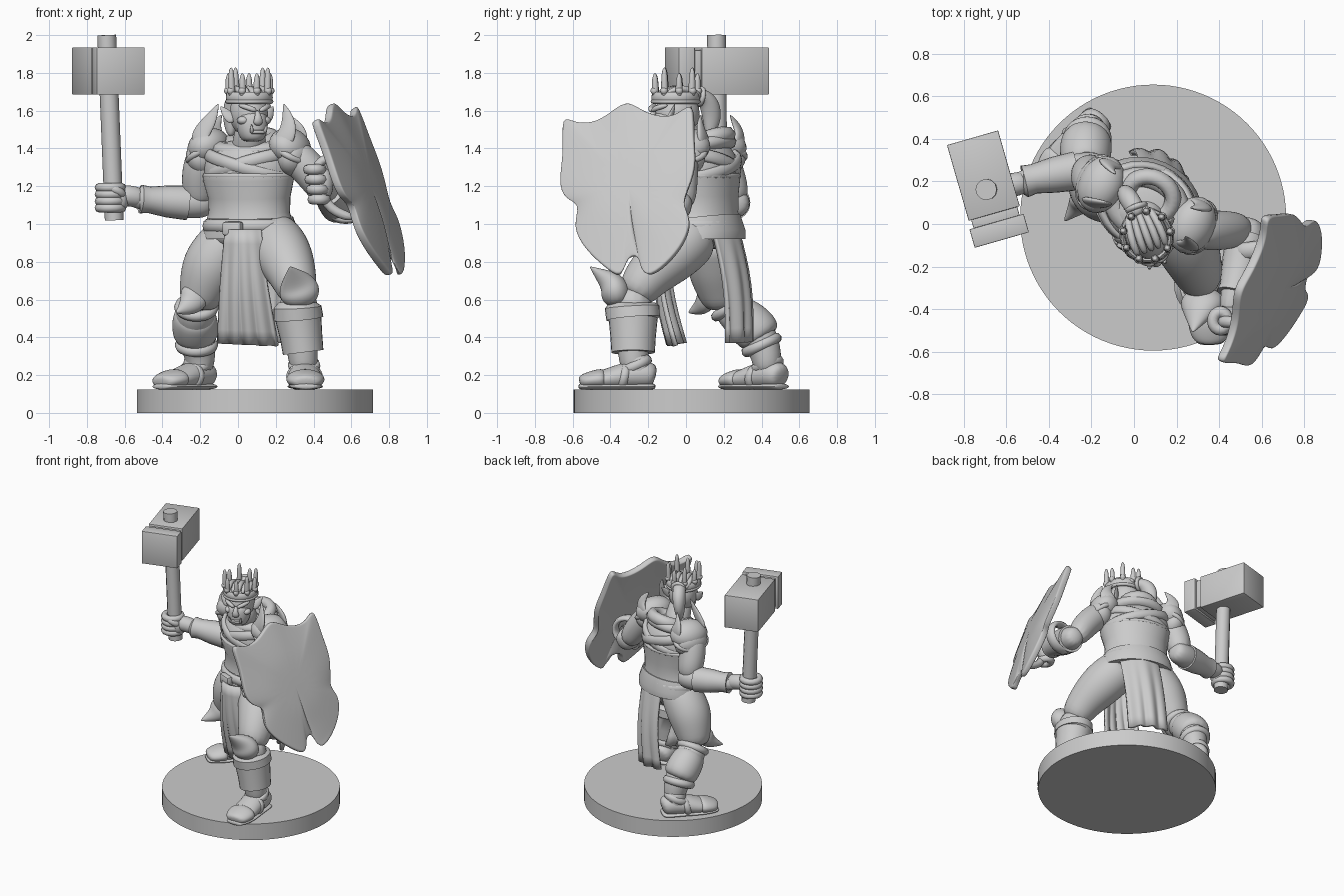
import bpy, bmesh
from math import sin, cos, pi, radians
from mathutils import Matrix, Vector, Euler


def frame(x, y, yaw, z=0):
    return Matrix.Translation((x, y, z)) @ Matrix.Rotation(radians(yaw), 4, 'Z')


I = Matrix()
TORSO = frame(0.06, 0.09, -24)
HEAD = frame(0.06, -0.055, 20)


def finish(name, bm, m=I, sub=0, solid=0, angle=35):
    bm.transform(m)
    bmesh.ops.recalc_face_normals(bm, faces=bm.faces)
    me = bpy.data.meshes.new(name)
    bm.to_mesh(me)
    bm.free()
    me.polygons.foreach_set('use_smooth', [True] * len(me.polygons))
    if not sub:
        me.set_sharp_from_angle(angle=radians(angle))
    o = bpy.data.objects.new(name, me)
    bpy.context.collection.objects.link(o)
    if solid:
        s = o.modifiers.new('thickness', 'SOLIDIFY')
        s.thickness, s.offset = solid, 0
    if sub:
        s = o.modifiers.new('smooth', 'SUBSURF')
        s.levels = s.render_levels = sub
    return o


def tube(name, pts, m=I, ref=(0, -1, 0), n=12, sub=2):
    """Loft of ellipses; each point is x, y, z, r_side[, r_up]."""
    bm = bmesh.new()
    P = [Vector(p[:3]) for p in pts]
    rings = []
    for i, p in enumerate(pts):
        t = (P[min(i + 1, len(P) - 1)] - P[max(i - 1, 0)]).normalized()
        s = Vector(ref).cross(t).normalized()
        u = t.cross(s)
        a, b = p[3], p[-1]
        rings.append([bm.verts.new(P[i] + s * a * cos(2 * pi * k / n) + u * b * sin(2 * pi * k / n)) for k in range(n)])
    for r, q in zip(rings, rings[1:]):
        for k in range(n):
            bm.faces.new((r[k], r[(k + 1) % n], q[(k + 1) % n], q[k]))
    bm.faces.new(rings[0])
    bm.faces.new(rings[-1])
    return finish(name, bm, m, sub)


def place(c, m, rot):
    return m @ Matrix.Translation(c) @ Euler([radians(a) for a in rot]).to_matrix().to_4x4()


def ball(name, c, r, m=I, rot=(0, 0, 0)):
    bm = bmesh.new()
    bmesh.ops.create_uvsphere(bm, u_segments=20, v_segments=12, radius=1)
    return finish(name, bm, place(c, m, rot) @ Matrix.Diagonal((*r, 1)), angle=180)


def box(name, c, size, m=I, rot=(0, 0, 0), bevel=0.008):
    bm = bmesh.new()
    bmesh.ops.create_cube(bm, size=1)
    bm.transform(Matrix.Diagonal((*size, 1)))
    bmesh.ops.bevel(bm, geom=bm.edges[:], offset=bevel, segments=2, affect='EDGES', profile=0.5)
    return finish(name, bm, place(c, m, rot))


def ring(name, c, rx, ry, r, rz=None, m=I, rot=(0, 0, 0), n=28):
    """Elliptical torus band."""
    bm = bmesh.new()
    g = [[bm.verts.new(((rx + r * cos(b)) * cos(a), (ry + r * cos(b)) * sin(a), (rz or r) * sin(b)))
          for b in (2 * pi * j / 8 for j in range(8))] for a in (2 * pi * i / n for i in range(n))]
    for i in range(n):
        for j in range(8):
            h, k = g[i], g[(i + 1) % n]
            bm.faces.new((h[j], k[j], k[(j + 1) % 8], h[(j + 1) % 8]))
    return finish(name, bm, place(c, m, rot), angle=80)


def cloth(name, top, bottom, bulge, folds):
    """Hanging panel between two edges, rippled along the bulge direction."""
    bm = bmesh.new()
    (a, b), (c, d) = [[Vector(p) for p in e] for e in (top, bottom)]
    g = []
    for j in range(9):
        v = j / 8
        row = []
        for i in range(33):
            u = i / 32
            w = sin(pi * u) * 0.05 + 0.013 * v * sin(2 * pi * folds * u) + 0.03 * sin(pi * v)
            row.append(bm.verts.new(a.lerp(b, u).lerp(c.lerp(d, u), v) + Vector(bulge) * w))
        g.append(row)
    for j in range(8):
        for i in range(32):
            bm.faces.new((g[j][i], g[j][i + 1], g[j + 1][i + 1], g[j + 1][i]))
    return finish(name, bm, solid=0.025, angle=60)


# Base
tube('base', [(0.09, 0.03, 0, 0.625), (0.09, 0.03, 0.125, 0.625)], n=96, sub=0)

# Torso, mantle, belt
tube('torso', [(0, 0, .86, .19, .15), (0, 0, .94, .235, .19), (0, 0, 1.02, .225, .185), (0, 0, 1.12, .21, .17),
               (0, -.01, 1.22, .24, .19), (0, -.01, 1.32, .26, .20), (0, .0, 1.4, .2, .16), (0, 0, 1.45, .1, .1)], TORSO, n=16)
tube('chest_armour', [(0, 0, 1.03, .232, .185), (0, 0, 1.06, .222, .18), (0, 0, 1.14, .225, .18), (0, -.01, 1.24, .25, .2),
                      (0, -.01, 1.25, .25, .2)], TORSO, n=32, sub=0)
tube('hip_skirt', [(0, .01, .92, .265, .205), (0, .01, .95, .262, .208), (0, 0, 1.03, .24, .19)], TORSO, n=32, sub=0)
ring('belt', (0, 0, .99), .235, .185, .022, .035, TORSO)
ring('armour_rim', (0, -.01, 1.255), .235, .185, .018, .015, TORSO)
box('buckle', (.0, -.215, .975), (.11, .05, .075), TORSO, bevel=.015)
ring('chest_strap_a', (0, -.005, 1.31), .235, .185, .02, .035, TORSO, (0, 16, 0))
ring('chest_strap_b', (0, -.005, 1.31), .23, .18, .02, .035, TORSO, (0, -16, 0))
ring('mantle', (0, -.0, 1.41), .16, .125, .05, .04, TORSO, (12, 0, 0))
ring('mantle_fold', (0, .04, 1.44), .11, .1, .04, .045, TORSO, (20, 0, 0))
tube('neck', [(.05, .07, 1.35, .1), (.06, 0, 1.44, .09), (.07, -.05, 1.55, .08)])
cloth('front_loincloth', ((-.06, -.09, .97), (.12, -.14, .97)), ((-.1, 0, .37), (.21, -.06, .355)), (-.2, -.95, 0), 4)
cloth('back_loincloth', ((.02, .27, .97), (.25, .13, 1.0)), ((-.02, .33, .38), (.23, .22, .37)), (.4, .9, 0), 3)

# Head
ball('skull', (0, .01, 1.585), (.1, .12, .125), HEAD)
tube('jaw', [(0, -.055, 1.435, .045, .05), (0, -.055, 1.455, .068, .075), (0, -.045, 1.51, .09, .09), (0, -.03, 1.6, .09, .095)], HEAD)
tube('nose', [(0, -.115, 1.6, .014), (0, -.14, 1.565, .018), (0, -.14, 1.54, .03, .02), (0, -.12, 1.53, .02)], HEAD)
box('mouth', (0, -.13, 1.487), (.075, .03, .02), HEAD)
for s, side in ((-1, 'right'), (1, 'left')):
    tube(side + '_brow', [(s * .008, -.135, 1.598, .012), (s * .045, -.128, 1.615, .016), (s * .09, -.075, 1.63, .012)], HEAD, (0, 0, 1))
    ball(side + '_cheek', (s * .058, -.07, 1.548), (.036, .035, .024), HEAD)
    tube(side + '_ear', [(s * .085, .0, 1.54, .025, .015), (s * .115, .015, 1.575, .035, .014), (s * .15, .04, 1.625, .004)], HEAD)
    tube(side + '_tusk', [(s * .035, -.132, 1.48, .012), (s * .04, -.15, 1.505, .01), (s * .042, -.148, 1.53, .002)], HEAD, n=8)

# Crown with prongs and studs
ring('crown_band', (0, 0, 1.67), .112, .118, .012, .03, HEAD)
ring('crown_rim', (0, 0, 1.648), .114, .12, .014, .012, HEAD)
for k in range(9):
    a = 2 * pi * k / 9 - pi / 2
    x, y, h = .108 * cos(a), .113 * sin(a), 1.8 if k % 2 else 1.77
    tube('crown_prong', [(x, y, 1.67, .022), (x * 1.02, y * 1.02, 1.72, .02), (x * 1.03, y * 1.03, h, .018),
                         (x * 1.03, y * 1.03, h + .03, .006)], HEAD, n=8, sub=1)
    ball('crown_stud', (x * 1.06, y * 1.06, 1.705), (.02, .02, .02), HEAD)

# Braided hair and topknot
for k in range(-2, 3):
    x = k * .034
    tube('hair_braid', [(x, -.08, 1.68, .016), (x * 1.1, -.03, 1.72, .02), (x, .06, 1.715, .02), (x * .7, .13, 1.67, .018)], HEAD, (0, 0, 1), 8, 1)
tube('topknot', [(0, .1, 1.67, .05), (-.01, .15, 1.68, .045), (-.02, .2, 1.64, .06, .05), (-.03, .22, 1.55, .055, .04),
                 (-.03, .2, 1.46, .02)], HEAD, (1, 0, 0))
ring('hair_tie', (0, .14, 1.675), .042, .042, .014, m=HEAD, rot=(80, 0, 0), n=16)

# Pauldrons: dome, lower plate, upright spiked wings
for s, side, tip in ((-1, 'right', .15), (1, 'left', .225)):
    ball(side + '_pauldron', (s * .235, .0, 1.41), (.11, .14, .095), TORSO, (0, s * 32, 0))
    ball(side + '_pauldron_lower_plate', (s * .265, .0, 1.35), (.085, .125, .1), TORSO, (0, s * 20, 0))
    ring(side + '_pauldron_rim', (s * .26, .0, 1.37), .085, .12, .018, m=TORSO, rot=(0, s * 30, 0))
    tube(side + '_pauldron_wing', [(s * .2, -.1, 1.4, .05, .025), (s * .26, -.1, 1.46, .06, .02), (s * (tip + .045), -.08, 1.54, .045, .018),
                                   (s * tip, -.06, 1.64, .003)], TORSO)
    tube(side + '_pauldron_back_wing', [(s * .2, .1, 1.4, .05, .025), (s * .25, .11, 1.46, .06, .02), (s * .24, .09, 1.52, .035, .018),
                                        (s * .19, .07, 1.58, .003)], TORSO)

# Right arm and hammer hand
tube('right_upper_arm', [(-.16, .18, 1.4, .1), (-.2, .2, 1.3, .1), (-.21, .24, 1.2, .095), (-.2, .26, 1.1, .075)])
tube('right_forearm', [(-.13, .27, 1.11, .06), (-.2, .26, 1.11, .088), (-.32, .24, 1.115, .085), (-.44, .215, 1.125, .066), (-.6, .18, 1.14, .05)])
tube('right_bracer', [(-.27, .25, 1.112, .092), (-.38, .23, 1.12, .084), (-.47, .212, 1.128, .07), (-.515, .2, 1.132, .076), (-.52, .2, 1.132, .06)], n=24, sub=0)
tube('right_wrist', [(-.5, .2, 1.13, .055), (-.56, .185, 1.15, .058), (-.64, .17, 1.15, .06)])
ball('right_palm', (-.625, .165, 1.135), (.05, .055, .07))
tube('right_thumb', [(-.6, .14, 1.15, .025), (-.64, .1, 1.18, .025), (-.68, .105, 1.195, .018)])
for k in range(4):
    ring('right_finger', (-.675, .166, 1.085 + .036 * k), .06, .06, .024, m=I, n=16)

# Hammer
tube('hammer_handle', [(-.655, .17, 1.02, .05), (-.695, .162, 2.0, .05)], n=12, sub=0)
HAM = frame(-.69, .165, 16)
box('hammer_head', (0, .065, 1.81), (.25, .37, .25), HAM, bevel=.004)
box('hammer_neck', (0, -.14, 1.81), (.225, .08, .22), HAM, bevel=.004)
box('hammer_face', (0, -.205, 1.81), (.265, .09, .25), HAM, bevel=.004)

# Left arm and shield grip
tube('left_upper_arm', [(.26, -.02, 1.4, .09), (.35, -.03, 1.32, .1), (.45, -.03, 1.2, .095), (.52, -.02, 1.08, .07)])
tube('left_forearm', [(.55, .03, 1.08, .06), (.53, -.05, 1.1, .09), (.51, -.17, 1.13, .09), (.48, -.3, 1.17, .07), (.44, -.44, 1.21, .05)], ref=(0, 0, 1))
tube('left_bracer', [(.53, -.06, 1.1, .097), (.51, -.17, 1.13, .095), (.48, -.3, 1.17, .078), (.472, -.33, 1.18, .085)], ref=(0, 0, 1), n=24, sub=0)
ball('left_palm', (.45, -.44, 1.21), (.055, .055, .09))
for k in range(4):
    ring('left_finger', (.43 - .008 * k, -.455, 1.13 + .053 * k), .035, .042, .028, n=16)
tube('shield_grip', [(.62, -.46, 1.03, .028), (.48, -.46, 1.07, .028), (.43, -.46, 1.2, .028), (.4, -.46, 1.33, .028), (.52, -.46, 1.36, .028)])
ring('shield_strap', (.57, -.12, 1.12), .11, .1, .02, .04, rot=(90, 0, 8))

# Shield: outline shrinking into an oval on a leaning, bulging plane
outline = [(-.655, 1.575), (-.58, 1.515), (-.46, 1.53), (-.37, 1.6), (-.3, 1.645), (-.22, 1.58), (-.1, 1.55), (-.02, 1.58), (.04, 1.64),
           (.035, 1.45), (.055, 1.3), (0, 1.16), (-.02, 1.09), (.03, 1.02), (-.01, .9), (-.1, .79), (-.215, .71), (-.22, .81), (-.27, .845),
           (-.325, .81), (-.34, .71), (-.43, .78), (-.52, .86), (-.595, .98), (-.54, 1.11), (-.635, 1.13), (-.665, 1.22), (-.635, 1.38)]
bm = bmesh.new()


def shield_vert(y, z, s):
    d = Vector((y + .3, z - 1.2))
    w = max(0, (s - .5) * 2)
    d = (d * w + d.normalized() * .36 * (1 - w)) * s
    y, z = -.3 + d.x, 1.2 + d.y
    return bm.verts.new((.615 + .35 * (y - .03) - .36 * (z - 1.62) + .04 * (1 - s * s), y, z))


rows = [[shield_vert(y, z, s) for y, z in outline] for s in (1.012, .985, .9, .7, .4)]
n = len(outline)
for r, q in zip(rows, rows[1:]):
    for k in range(n):
        bm.faces.new((r[k], r[(k + 1) % n], q[(k + 1) % n], q[k]))
bm.faces.new(rows[-1])
finish('shield', bm, sub=2, solid=0.045)

# Legs
tube('left_thigh', [(.14, .08, .97, .14), (.2, .0, .9, .165, .16), (.25, -.1, .82, .16), (.3, -.22, .71, .125), (.32, -.29, .6, .1)])
tube('left_shin', [(.32, -.28, .68, .1), (.32, -.28, .5, .11), (.345, -.28, .3, .08), (.35, -.27, .2, .075)])
tube('left_greave', [(.345, -.28, .32, .108, .115), (.335, -.28, .4, .112, .12), (.32, -.28, .5, .122, .13), (.32, -.28, .5, .132, .142),
                     (.315, -.285, .56, .127, .145), (.315, -.285, .585, .1, .12)], n=28, sub=0)
tube('left_knee_guard', [(.34, -.36, .56, .07, .05), (.33, -.37, .63, .12, .09), (.31, -.39, .69, .1, .07), (.29, -.46, .735, .045, .03), (.275, -.51, .775, .003)])
tube('right_thigh', [(-.0, .14, .97, .13), (-.08, .15, .88, .155), (-.15, .16, .77, .165), (-.19, .18, .65, .13), (-.22, .2, .55, .1)])
tube('right_shin', [(-.22, .2, .6, .1), (-.23, .29, .5, .11), (-.22, .39, .41, .105), (-.2, .43, .3, .085), (-.2, .43, .2, .07)])
tube('right_greave', [(-.22, .25, .54, .1), (-.23, .3, .5, .125), (-.225, .38, .43, .13), (-.22, .41, .38, .11)])
ring('right_boot_cuff', (-.22, .4, .36), .085, .085, .03, rot=(25, 0, 0))
ring('right_knee_band', (-.22, .23, .56), .09, .085, .028, rot=(35, 0, 0))
tube('right_knee_guard', [(-.21, .13, .68, .06, .04), (-.23, .11, .61, .09, .06), (-.26, .09, .56, .06, .05), (-.33, .01, .53, .003)])

# Feet: sole, boot, toe cap, straps
for side, F in (('left', frame(.35, -.27, 2)), ('right', frame(-.22, .43, -40))):
    tube(side + '_boot', [(0, .11, .19, .06, .055), (0, .07, .205, .085, .08), (0, -.05, .2, .088, .075), (0, -.16, .175, .1, .055), (0, -.27, .165, .07, .035)], F, (0, 0, 1))
    tube(side + '_toe_cap', [(0, -.15, .18, .1, .058), (0, -.2, .178, .11, .056), (0, -.27, .168, .09, .042), (0, -.295, .16, .05, .03)], F, (0, 0, 1))
    tube(side + '_sole', [(0, .11, .14, .06, .015), (0, .08, .14, .085, .018), (0, -.05, .14, .085, .018), (0, -.18, .14, .105, .018), (0, -.28, .14, .08, .018),
                          (0, -.3, .14, .05, .015)], F, (0, 0, 1))
    tube(side + '_ankle', [(0, .01, .17, .09), (0, .01, .24, .08), (0, .01, .33, .075)], F)
    ring(side + '_ankle_strap', (0, .0, .25), .068, .078, .018, .026, F, (25, 0, 0))
    ring(side + '_instep_strap', (0, -.06, .19), .075, .06, .022, .026, F, (75, 0, 0))
